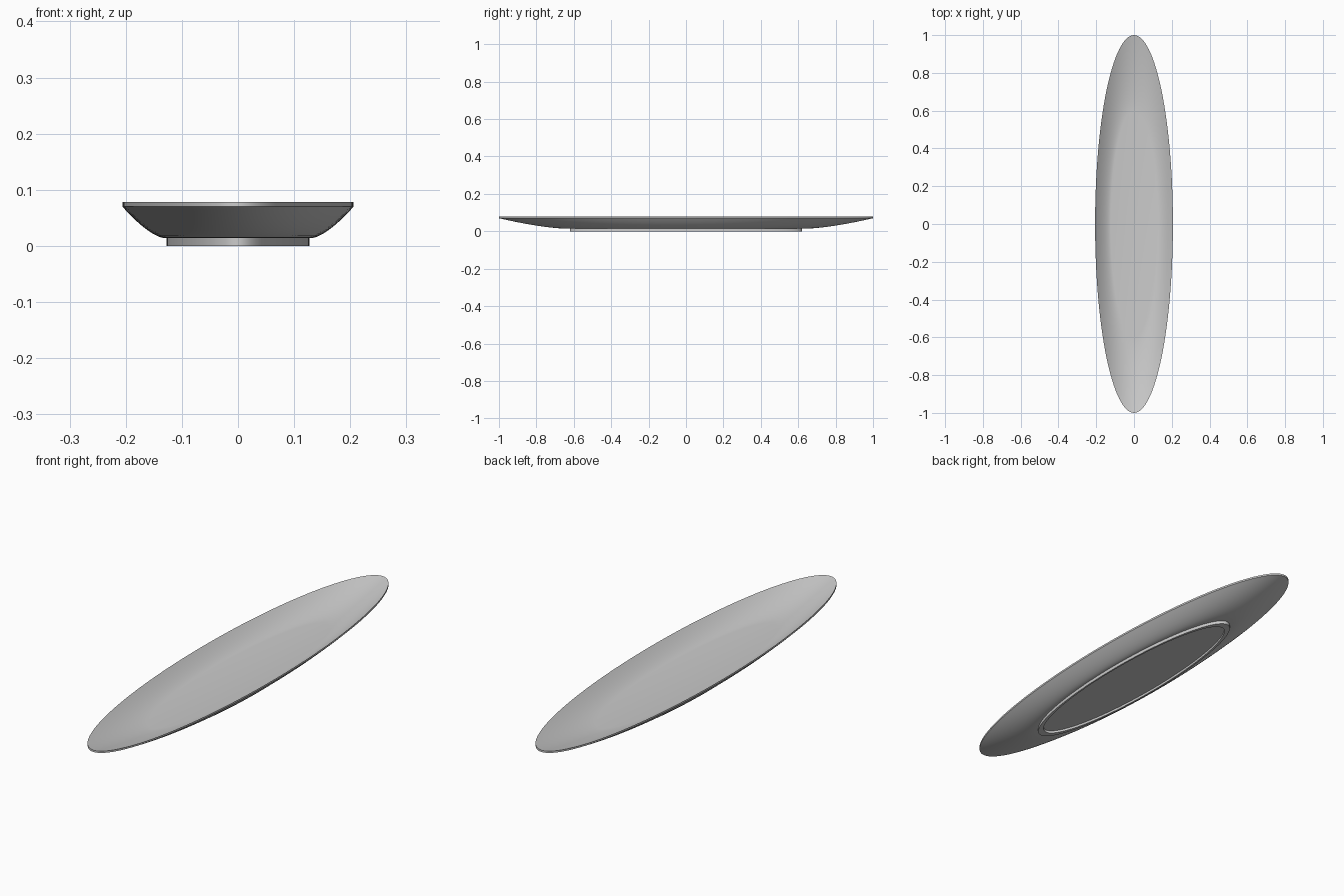
import bpy, bmesh, math

cube = bpy.data.objects.get("Cube")
if cube:
    bpy.data.objects.remove(cube, do_unlink=True)

RX, RY = 0.206, 1.0
SEGMENTS = 128
FLOOR, FOOT_TOP, RIM_LOW, RIM_TOP = 0.022, 0.014, 0.07, 0.078

glaze = bpy.data.materials.new("grey glaze")
glaze.use_nodes = True
colour = (0.6, 0.6, 0.6, 1)
glaze.diffuse_color = colour
glaze.node_tree.nodes["Principled BSDF"].inputs["Base Color"].default_value = colour


def bowl_curve(r0, z0, z1, steps=12):
    """Upward sweep from the flat middle to the rim."""
    pts = []
    for i in range(steps + 1):
        t = i / steps
        pts.append((r0 + (1 - r0) * t, z0 + (z1 - z0) * t ** 1.5))
    return pts


def oval_lathe(name, profile):
    """Sweep a closed (radius fraction, height) profile round the oval."""
    bm = bmesh.new()
    rings = []
    for r, z in profile:
        if r == 0:
            rings.append([bm.verts.new((0, 0, z))] * SEGMENTS)
            continue
        angles = [2 * math.pi * i / SEGMENTS for i in range(SEGMENTS)]
        rings.append([bm.verts.new((RX * r * math.cos(a), RY * r * math.sin(a), z))
                      for a in angles])
    for low, high in zip(rings, rings[1:]):
        for i in range(SEGMENTS):
            j = (i + 1) % SEGMENTS
            corners = dict.fromkeys((low[i], low[j], high[j], high[i]))
            bm.faces.new(list(corners))
    bmesh.ops.recalc_face_normals(bm, faces=bm.faces)
    mesh = bpy.data.meshes.new(name)
    bm.to_mesh(mesh)
    bm.free()
    mesh.materials.append(glaze)
    obj = bpy.data.objects.new(name, mesh)
    bpy.context.collection.objects.link(obj)
    bpy.ops.object.select_all(action="DESELECT")
    obj.select_set(True)
    bpy.context.view_layer.objects.active = obj
    bpy.ops.object.shade_smooth_by_angle(angle=math.radians(35))
    return obj


# Recessed base, foot ring, underside, rim band, then the dished top
foot = [(0, 0.01), (0.585, 0.01), (0.585, 0), (0.62, 0), (0.62, FOOT_TOP)]
underside = bowl_curve(0.64, FOOT_TOP, RIM_LOW)
dish = bowl_curve(0.6, FLOOR, RIM_TOP)[::-1]
oval_lathe("oval_platter", foot + underside + dish + [(0, FLOOR)])
